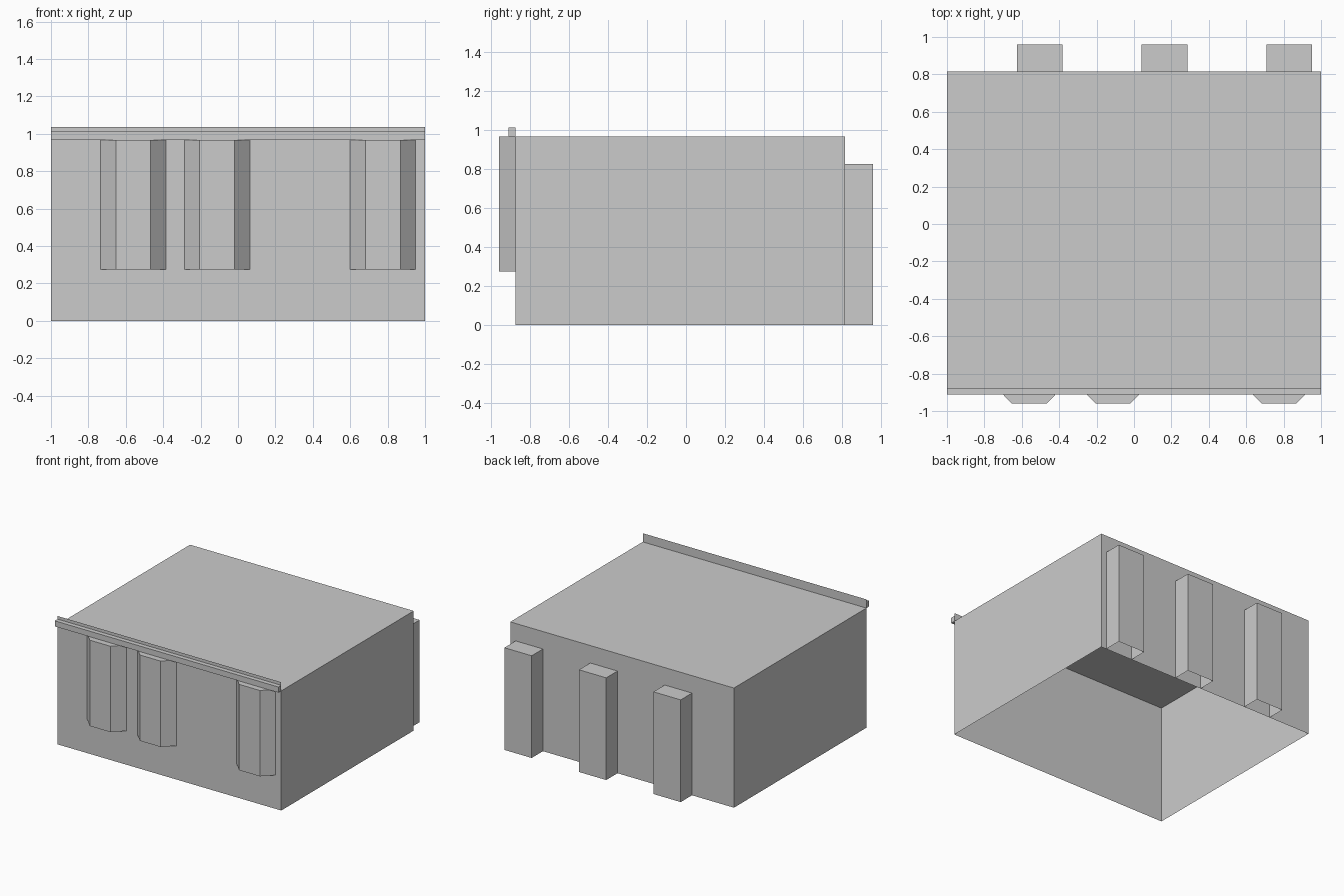
import bpy
import bmesh

cube = bpy.data.objects.get("Cube")
if cube:
    bpy.data.objects.remove(cube, do_unlink=True)

GREY = (0.6, 0.6, 0.6, 1.0)
grey = bpy.data.materials.new("plain_grey")
grey.use_nodes = True
grey.diffuse_color = GREY
grey.node_tree.nodes["Principled BSDF"].inputs["Base Color"].default_value = GREY

LEFT, RIGHT = -1.0, 1.0
FRONT, BACK = -0.876, 0.816
ROOF = 0.967


def prism(name, outline, z0, z1, bottom=True, top=True, closed=True):
    """Extrude a counter-clockwise outline upwards, with optional caps."""
    bm = bmesh.new()
    low = [bm.verts.new((x, y, z0)) for x, y in outline]
    high = [bm.verts.new((x, y, z1)) for x, y in outline]
    n = len(outline)
    for i in range(n if closed else n - 1):
        j = (i + 1) % n
        bm.faces.new((low[i], low[j], high[j], high[i]))
    if bottom:
        bm.faces.new(low[::-1])
    if top:
        bm.faces.new(high)
    mesh = bpy.data.meshes.new(name)
    bm.to_mesh(mesh)
    bm.free()
    mesh.materials.append(grey)
    obj = bpy.data.objects.new(name, mesh)
    bpy.context.collection.objects.link(obj)
    return obj


def rect(x0, x1, y0, y1):
    return [(x0, y0), (x1, y0), (x1, y1), (x0, y1)]


# Hollow building shell, open underneath
prism("building_shell", rect(LEFT, RIGHT, FRONT, BACK), 0, ROOF, bottom=False)

# Cornice along the front roof edge, with a thin upstand behind it
prism("front_cornice", rect(LEFT, RIGHT, -0.912, FRONT), ROOF, 1.012)
prism("cornice_upstand", [(LEFT, FRONT), (RIGHT, FRONT)], ROOF, 1.037,
      bottom=False, top=False, closed=False)

# Bay windows with splayed sides on the front wall
for i, x in enumerate((-0.56, -0.112, 0.775)):
    bay = [(x - 0.175, FRONT), (x - 0.093, -0.96),
           (x + 0.093, -0.96), (x + 0.175, FRONT)]
    prism(f"front_bay_{i + 1}", bay, 0.273, ROOF, closed=False)

# Square piers on the back wall, open underneath
for i, x in enumerate((-0.503, 0.163, 0.83)):
    pier = [(x + 0.122, BACK), (x + 0.122, 0.96),
            (x - 0.122, 0.96), (x - 0.122, BACK)]
    prism(f"back_pier_{i + 1}", pier, 0, 0.826, bottom=False, closed=False)
